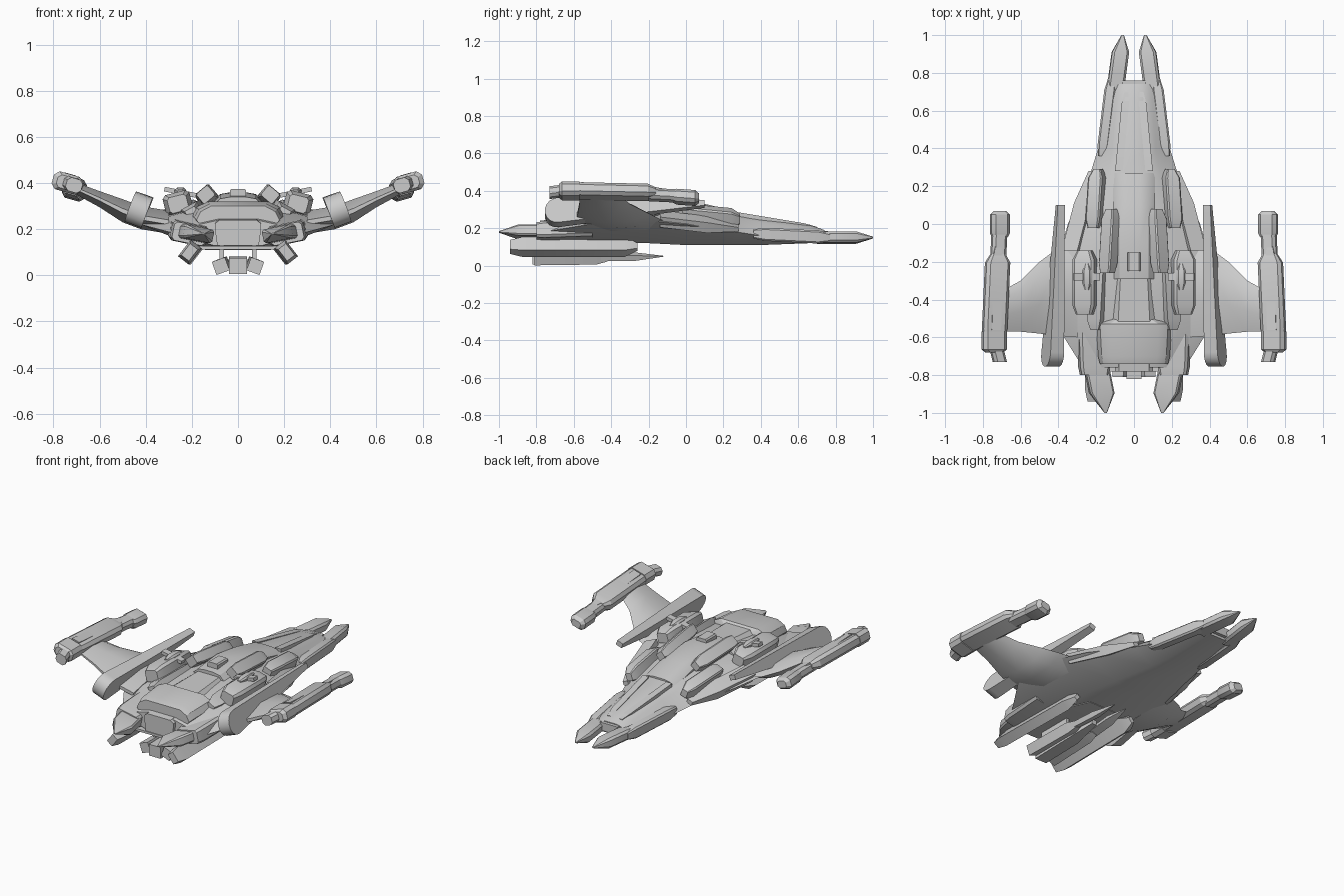
import bpy, bmesh, math
from mathutils import Vector

cube = bpy.data.objects.get("Cube")
if cube:
    bpy.data.objects.remove(cube, do_unlink=True)

grey = bpy.data.materials.new("hull_grey")
grey.use_nodes = True
colour = (0.6, 0.6, 0.6, 1)
grey.diffuse_color = colour
grey.node_tree.nodes["Principled BSDF"].inputs["Base Color"].default_value = colour


def loft(name, rings, both=False):
    """Skin equal-length rings, cap the ends, optionally mirror across x."""
    bm = bmesh.new()
    loops = [[bm.verts.new(point) for point in ring] for ring in rings]
    for near, far in zip(loops, loops[1:]):
        for i in range(len(near)):
            bm.faces.new((near[i - 1], near[i], far[i], far[i - 1]))
    bm.faces.new(loops[0])
    bm.faces.new(loops[-1])
    bmesh.ops.recalc_face_normals(bm, faces=bm.faces)
    mesh = bpy.data.meshes.new(name)
    bm.to_mesh(mesh)
    bm.free()
    mesh.materials.append(grey)
    obj = bpy.data.objects.new(name, mesh)
    bpy.context.collection.objects.link(obj)
    bpy.ops.object.select_all(action="DESELECT")
    obj.select_set(True)
    bpy.context.view_layer.objects.active = obj
    bpy.ops.object.shade_smooth_by_angle(angle=math.radians(28))
    if both:
        obj.modifiers.new("Mirror", "MIRROR").use_mirror_merge = False


def shell(name, stations, keel, shoulder, rise, crown):
    """Centre body from (y, half width, base z, edge z, top z) and section ratios."""
    rings = []
    for y, width, base, edge, top in stations:
        half = [(keel * width, y, base), (width, y, edge),
                (shoulder * width, y, edge + rise * (top - edge)),
                (crown * width, y, top)]
        rings.append(half + [(-x, y, z) for x, y, z in reversed(half)])
    loft(name, rings)


def section(centre, width, height, tilt, chamfer):
    """Rectangle with cut corners, rolled about the y axis."""
    u, v = width / 2, height / 2
    cut = chamfer * min(u, v)
    corners = [(u, v - cut), (u - cut, v)] if cut else [(u, v)]
    corners += [(-a, b) for a, b in reversed(corners)]
    corners += [(-a, -b) for a, b in corners]
    c, s = math.cos(tilt), math.sin(tilt)
    x, y, z = centre
    return [(x + a * c - b * s, y, z + a * s + b * c) for a, b in corners]


def spar(name, front, back, size, bow=1, stern=1, tilt=0, chamfer=0,
         shoulder=0.15, both=True):
    """Long block whose bow and stern narrow beyond its shoulders."""
    front, back = Vector(front), Vector(back)
    rings = []
    for t, scale in ((0, bow), (shoulder, 1), (1 - shoulder, 1), (1, stern)):
        width, height = (scale * side for side in size)
        rings.append(section(front.lerp(back, t), width, height, tilt, chamfer))
    loft(name, rings, both)


# Main hull, widest behind the middle
shell("hull", [
    (.74, .14, .12, .15, .19), (.66, .16, .12, .15, .22), (.4, .19, .11, .16, .26),
    (.27, .23, .11, .18, .28), (0, .35, .11, .22, .3), (-.2, .41, .12, .24, .31),
    (-.52, .42, .12, .22, .29), (-.76, .27, .13, .18, .24)],
    keel=.4, shoulder=.6, rise=.7, crown=.3)

# Nose prongs, crossbar, cheeks and ridges
spar("nose_prong", front=(.06, 1, .15), back=(.1, .7, .15), size=(.09, .06),
     bow=.15, tilt=.1, chamfer=.4, shoulder=.3)
spar("nose_crossbar", front=(0, .76, .16), back=(0, .72, .16), size=(.12, .05), both=False)
spar("nose_cheek", front=(.12, .77, .15), back=(.17, .36, .17), size=(.06, .07),
     bow=.6, stern=.7, chamfer=.3)
spar("nose_ridge", front=(.04, .7, .2), back=(.08, .28, .27), size=(.04, .03), bow=.5)

# Domed canopy, its guards and the sensor behind it
shell("canopy", [(.27, .11, .24, .26, .29), (.1, .11, .24, .3, .33),
                 (-.1, .11, .24, .32, .36), (-.29, .11, .24, .3, .34)],
      keel=1, shoulder=.7, rise=.8, crown=.3)
spar("canopy_guard", front=(.12, .08, .32), back=(.14, -.26, .35), size=(.08, .07),
     bow=.6, stern=.8, tilt=-.7, chamfer=.2)
spar("dorsal_sensor", front=(0, -.15, .35), back=(0, -.25, .35), size=(.07, .05),
     chamfer=.3, both=False)

# Armour plates along the shoulders
spar("side_armour", front=(.19, .29, .25), back=(.21, -.02, .28), size=(.08, .09),
     bow=.5, stern=.7, tilt=-.35, chamfer=.2)
spar("shoulder_armour", front=(.22, .28, .2), back=(.33, -.14, .25), size=(.09, .06),
     bow=.4, tilt=-.4, shoulder=.4)

# Engine housing with a narrow deck in front and a nozzle plate behind
engine_ratios = dict(keel=.6, shoulder=.9, rise=.6, crown=.65)
shell("engine_deck", [(-.28, .11, .2, .25, .32), (-.53, .13, .2, .25, .31)], **engine_ratios)
shell("engine_housing", [(-.5, .13, .18, .25, .3), (-.53, .2, .16, .26, .32),
                         (-.7, .19, .16, .25, .31), (-.74, .18, .14, .24, .3)],
      **engine_ratios)
shell("engine_nozzle", [(-.7, .1, .13, .2, .25), (-.78, .1, .13, .2, .24)],
      keel=.9, shoulder=1, rise=.6, crown=.8)
spar("engine_flank", front=(.18, -.2, .28), back=(.2, -.56, .27), size=(.08, .07),
     bow=.8, stern=.6, tilt=-.5)

# Tail blades, tapering in two stages
spar("tail_root", front=(.22, -.5, .19), back=(.21, -.8, .18), size=(.16, .09),
     stern=.9, tilt=.2, chamfer=.3)
spar("tail_blade", front=(.21, -.7, .18), back=(.15, -1, .18), size=(.13, .06),
     stern=.1, tilt=.2, chamfer=.3, shoulder=.35)

# Upper gun pods carrying small turrets
spar("gun_pod", front=(.26, -.14, .31), back=(.26, -.48, .31), size=(.12, .1),
     bow=.6, stern=.7, tilt=-.25, chamfer=.3)
spar("gun_turret", front=(.25, -.21, .36), back=(.25, -.35, .36), size=(.05, .04),
     bow=.4, stern=.5, chamfer=.5, shoulder=.3)
spar("turret_arm", front=(.25, -.26, .36), back=(.25, -.3, .36), size=(.14, .02), tilt=.2)

# Canted paddles: straight top edge, tapered bow, half-round stern
bow_tip, stern_tip = Vector((.39, .1, .33)), Vector((.434, -.755, .28))
radius = .075
length = bow_tip.y - stern_tip.y
turns = [math.radians(angle) for angle in range(10, 91, 20)]
steps = [radius * (1 - math.cos(turn)) / length for turn in turns] + [1]
paddle = []
for t in steps:
    taper = 2 * radius * (1 - .8 * t)
    if t * length < radius:
        taper *= math.sqrt(1 - (1 - t * length / radius) ** 2)
    paddle.append(section(stern_tip.lerp(bow_tip, t), .08 - .04 * t, taper, .36, 0))
loft("paddle", paddle, both=True)

# Swept wings: (x, z, leading y, trailing y, thickness)
profile = [(0, 0), (.2, .4), (.6, .5), (1, .1), (1, -.1), (.6, -.5), (.2, -.4)]
wing = []
for x, z, lead, trail, depth in ((.3, .23, -.1, -.6, .1), (.42, .25, -.14, -.59, .1),
                                 (.5, .28, -.2, -.58, .1), (.6, .33, -.3, -.57, .07),
                                 (.71, .38, -.36, -.57, .05)):
    wing.append([(x, lead + along * (trail - lead), z + up * depth) for along, up in profile])
loft("wing", wing, both=True)

# Wingtip cannons: muzzle, barrel, collar, tail and top rail
cannon = dict(tilt=.28, chamfer=.5)
spar("cannon_muzzle", front=(.71, .07, .36), back=(.71, -.07, .37), size=(.1, .07),
     bow=.6, stern=.8, **cannon)
spar("cannon_neck", front=(.71, 0, .37), back=(.72, -.2, .38), size=(.08, .06), **cannon)
spar("cannon_barrel", front=(.72, -.16, .39), back=(.74, -.6, .4), size=(.13, .07),
     bow=.6, stern=.9, shoulder=.1, **cannon)
spar("cannon_collar", front=(.74, -.57, .4), back=(.74, -.68, .4), size=(.13, .08),
     stern=.7, **cannon)
spar("cannon_tail", front=(.73, -.65, .4), back=(.71, -.73, .39), size=(.07, .06), **cannon)
spar("cannon_rail", front=(.72, -.1, .4), back=(.73, -.56, .43), size=(.05, .02),
     bow=.5, tilt=.28)

# Ventral carrier plate, straps and outer lower guns
spar("ventral_plate", front=(0, -.28, .12), back=(0, -.78, .12), size=(.36, .014),
     bow=.5, shoulder=.4, both=False)
spar("ventral_strap", front=(.07, -.5, .1), back=(.07, -.72, .1), size=(.02, .06))
spar("lower_gun", front=(.2, -.26, .1), back=(.21, -.94, .1), size=(.06, .09),
     bow=.4, stern=.7, tilt=.66, shoulder=.1)

# Ventral fork and its central breech
spar("ventral_blade", front=(.04, -.12, .05), back=(.07, -.5, .045), size=(.05, .03),
     bow=.1, tilt=-.35, shoulder=.4)
spar("ventral_fork", front=(.065, -.42, .045), back=(.075, -.81, .04), size=(.06, .06),
     bow=.6, tilt=-.35)
spar("ventral_breech", front=(0, -.35, .05), back=(0, -.82, .04), size=(.08, .07),
     bow=.4, shoulder=.4, both=False)
